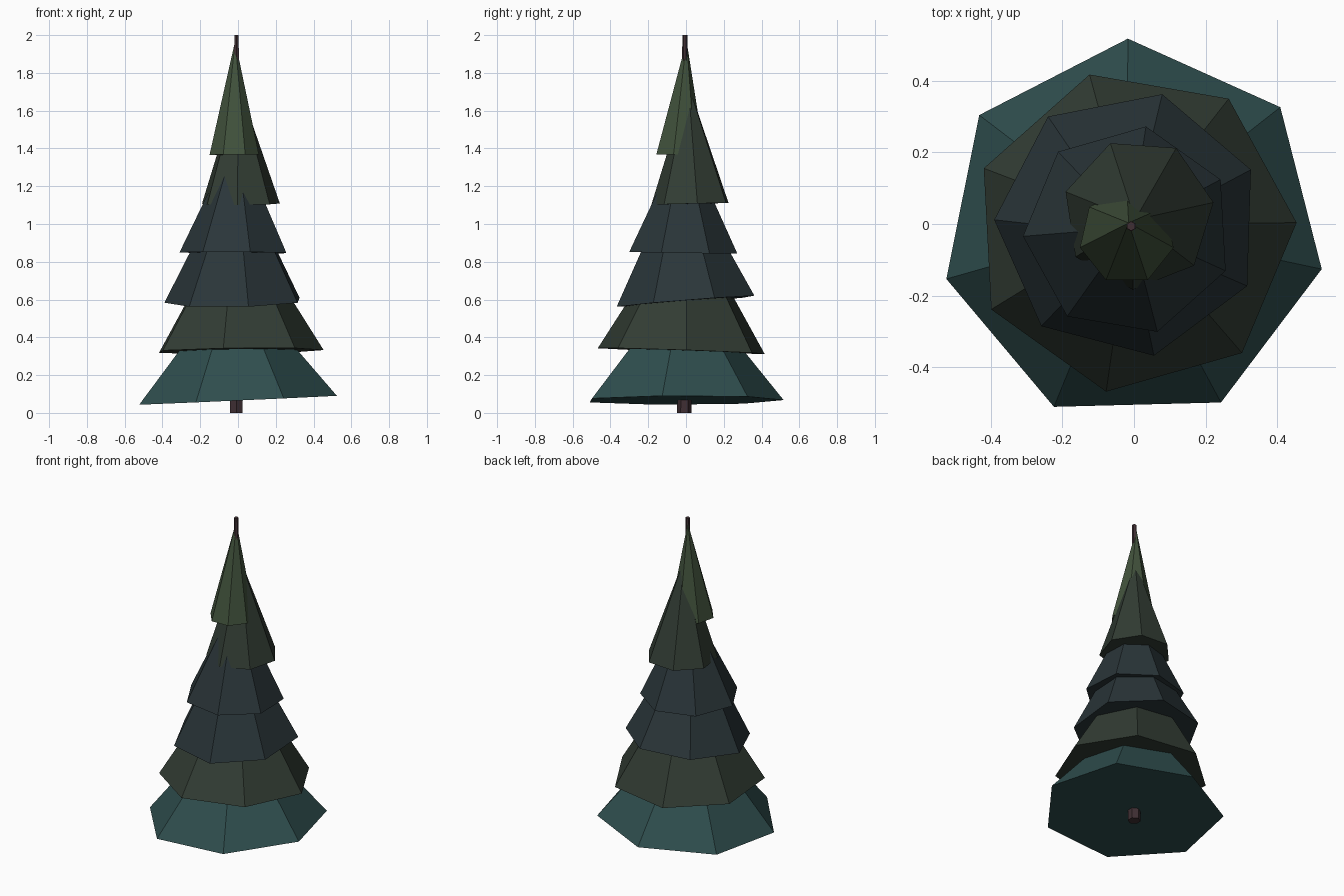
import bpy, bmesh
from math import sin, cos, radians, tau

if "Cube" in bpy.data.objects:
    bpy.data.objects.remove(bpy.data.objects["Cube"])

def material(name, rgb):
    m = bpy.data.materials.new(name)
    m.diffuse_color = (*rgb, 1)
    m.use_nodes = True
    m.node_tree.nodes["Principled BSDF"].inputs["Base Color"].default_value = m.diffuse_color
    return m

def add_object(name, bm, mat):
    bmesh.ops.recalc_face_normals(bm, faces=bm.faces)
    me = bpy.data.meshes.new(name)
    bm.to_mesh(me)
    bm.free()
    me.materials.append(mat)
    ob = bpy.data.objects.new(name, me)
    bpy.context.collection.objects.link(ob)

def ring(bm, centre, r, sides, phase, slope=(0, 0)):
    # polygon ring, tilted by its slope along x and y
    verts = []
    for i in range(sides):
        a = radians(phase) + tau * i / sides
        dx, dy = r * cos(a), r * sin(a)
        verts.append(bm.verts.new((centre[0] + dx, centre[1] + dy,
                                   centre[2] + slope[0] * dx + slope[1] * dy)))
    return verts

def tier(name, centre, r, phase, slope, apex, mat):
    # seven-sided closed cone with its own lean
    bm = bmesh.new()
    base = ring(bm, centre, r, 7, phase, slope)
    tip = bm.verts.new(apex)
    bm.faces.new(base)
    for i in range(7):
        bm.faces.new((base[i], base[(i + 1) % 7], tip))
    add_object(name, bm, mat)

teal = material("teal_green", (0.028, 0.075, 0.075))
olive = material("dark_olive", (0.032, 0.046, 0.034))
slate = material("slate_green", (0.023, 0.036, 0.041))
light = material("light_green", (0.052, 0.082, 0.044))
bark = material("bark", (0.05, 0.028, 0.033))

# foliage, bottom to top
tiers = [
    ((-0.003, -0.02, 0.067), 0.537, 91.5, (0.045, 0.003), (-0.02, -0.01, 0.72), teal),
    ((0.0, -0.02, 0.328), 0.454, 3.0, (0.012, -0.034), (-0.01, 0.0, 1.07), olive),
    ((-0.016, 0.0, 0.59), 0.374, 23.9, (0.02, 0.08), (-0.015, -0.03, 1.32), slate),
    ((-0.016, -0.018, 0.848), 0.294, 28.9, (-0.005, -0.015), (-0.01, -0.01, 1.47), slate),
    ((0.012, 0.028, 1.107), 0.212, 8.7, (0.005, 0.025), (0.003, 0.012, 1.74), olive),
    ((-0.02, -0.036, 1.367), 0.134, -12.9, (0.01, -0.01), (-0.015, 0.003, 1.97), light),
]
for n, t in enumerate(tiers, 1):
    tier(f"foliage_tier_{n}", *t)

# tapered six-sided trunk
bm = bmesh.new()
lo = ring(bm, (-0.009, -0.009, 0), 0.038, 6, 30)
hi = ring(bm, (-0.008, -0.006, 2.0), 0.013, 6, 30)
bm.faces.new(lo)
bm.faces.new(hi)
for i in range(6):
    j = (i + 1) % 6
    bm.faces.new((lo[i], lo[j], hi[j], hi[i]))
add_object("trunk", bm, bark)
